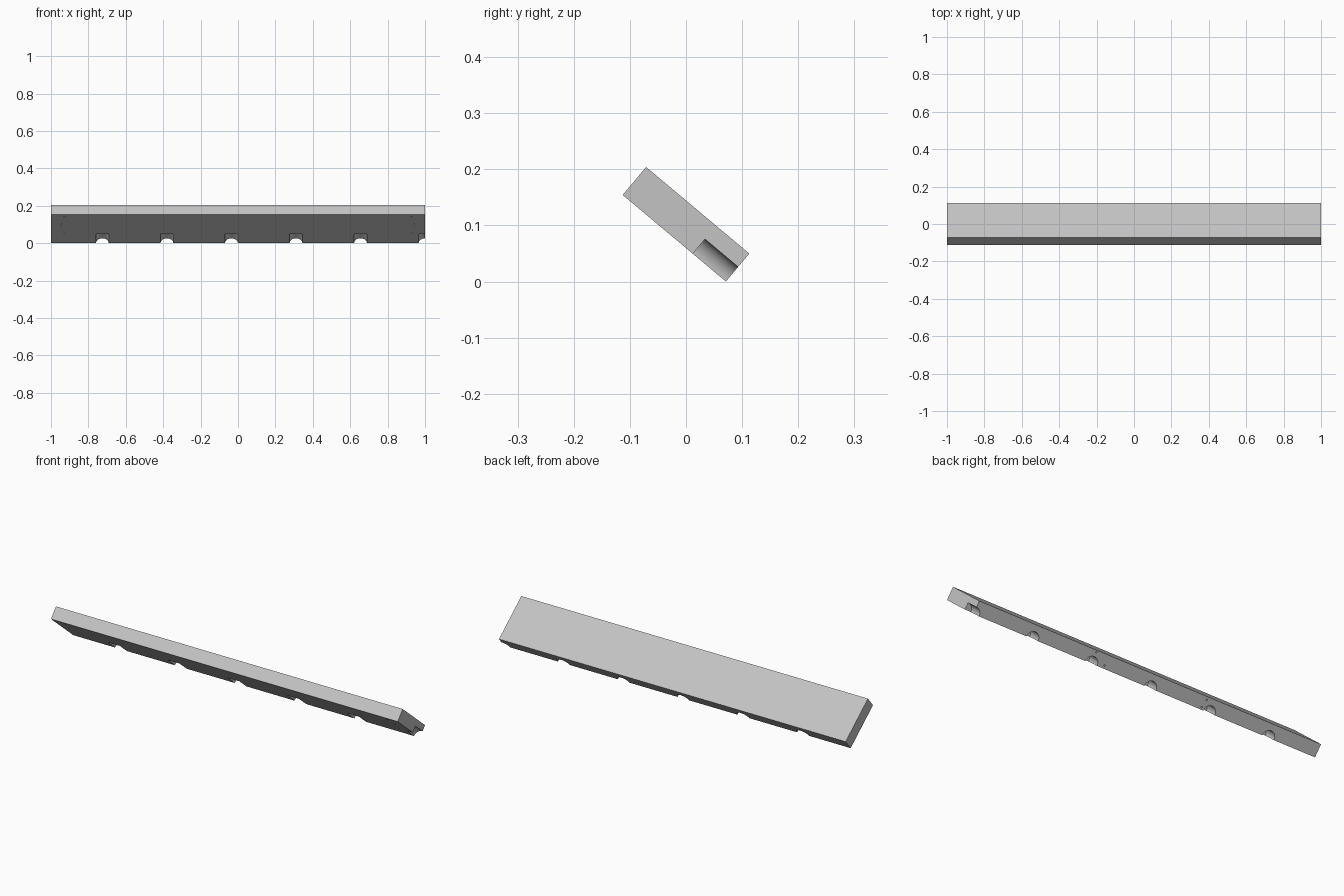
import bpy, bmesh, math
from mathutils import Matrix, Vector

LENGTH, WIDTH, THICK = 2.0, 0.24, 0.065
TILT = math.radians(-40)

cube = bpy.data.objects.get("Cube")
if cube:
    bpy.data.objects.remove(cube, do_unlink=True)

# Plain grey finish
grey = bpy.data.materials.new("light grey")
grey.use_nodes = True
colour = (0.55, 0.55, 0.55, 1)
grey.diffuse_color = colour
bsdf = grey.node_tree.nodes["Principled BSDF"]
bsdf.inputs["Base Color"].default_value = colour


def make_object(name, bm):
    bmesh.ops.recalc_face_normals(bm, faces=bm.faces)
    mesh = bpy.data.meshes.new(name)
    bm.to_mesh(mesh)
    bm.free()
    mesh.materials.append(grey)
    obj = bpy.data.objects.new(name, mesh)
    bpy.context.collection.objects.link(obj)
    return obj


def add_bore(bm, centre, axis, radius, depth, sides):
    """Cylinder centred on a point, running along an axis."""
    turn = Vector(axis).to_track_quat('Z', 'Y').to_matrix().to_4x4()
    bmesh.ops.create_cone(bm, cap_ends=True, segments=sides, radius1=radius,
                          radius2=radius, depth=depth,
                          matrix=Matrix.Translation(centre) @ turn)


# Straight board, laid flat before tilting
bm = bmesh.new()
bmesh.ops.create_cube(bm, size=1, matrix=Matrix.Diagonal((LENGTH, WIDTH, THICK, 1)))
board = make_object("board", bm)

# Round-topped notches along the lower edge, the last one cut by the end
bm = bmesh.new()
low, under = WIDTH / 2, -THICK / 2
for i in range(6):
    add_bore(bm, (1.0 - 0.345 * i, low, under), (0, 1, 0), 0.034, 0.154, 48)

# Small fixing holes in the underside near both ends
for side in (-1, 1):
    for x, from_low in ((0.928, 0.217), (0.942, 0.155), (0.928, 0.085)):
        add_bore(bm, (side * x, low - from_low, under), (0, 0, 1), 0.004, 0.03, 12)

# Small fixing holes in the lower edge
for x, height in ((0.31, 0.056), (0.24, 0.015), (-0.34, 0.05), (-0.33, 0.011)):
    add_bore(bm, (x, low, under + height), (0, 1, 0), 0.004, 0.03, 12)

cutter = make_object("notch_cutter", bm)
cutter.hide_render = True

# Cut, then apply so that the cutter can go
cut = board.modifiers.new("notches", 'BOOLEAN')
cut.operation = 'DIFFERENCE'
cut.solver = 'EXACT'
cut.object = cutter
bpy.context.view_layer.objects.active = board
board.select_set(True)
cutter.select_set(False)
bpy.ops.object.modifier_apply(modifier=cut.name)
bpy.data.objects.remove(cutter, do_unlink=True)
bpy.ops.object.shade_smooth_by_angle(angle=math.radians(30))

# Tilt the board and rest its lowest edge on the ground
board.data.transform(Matrix.Rotation(TILT, 4, 'X'))
lift = -min(v.co.z for v in board.data.vertices)
board.data.transform(Matrix.Translation((0, 0, lift)))
